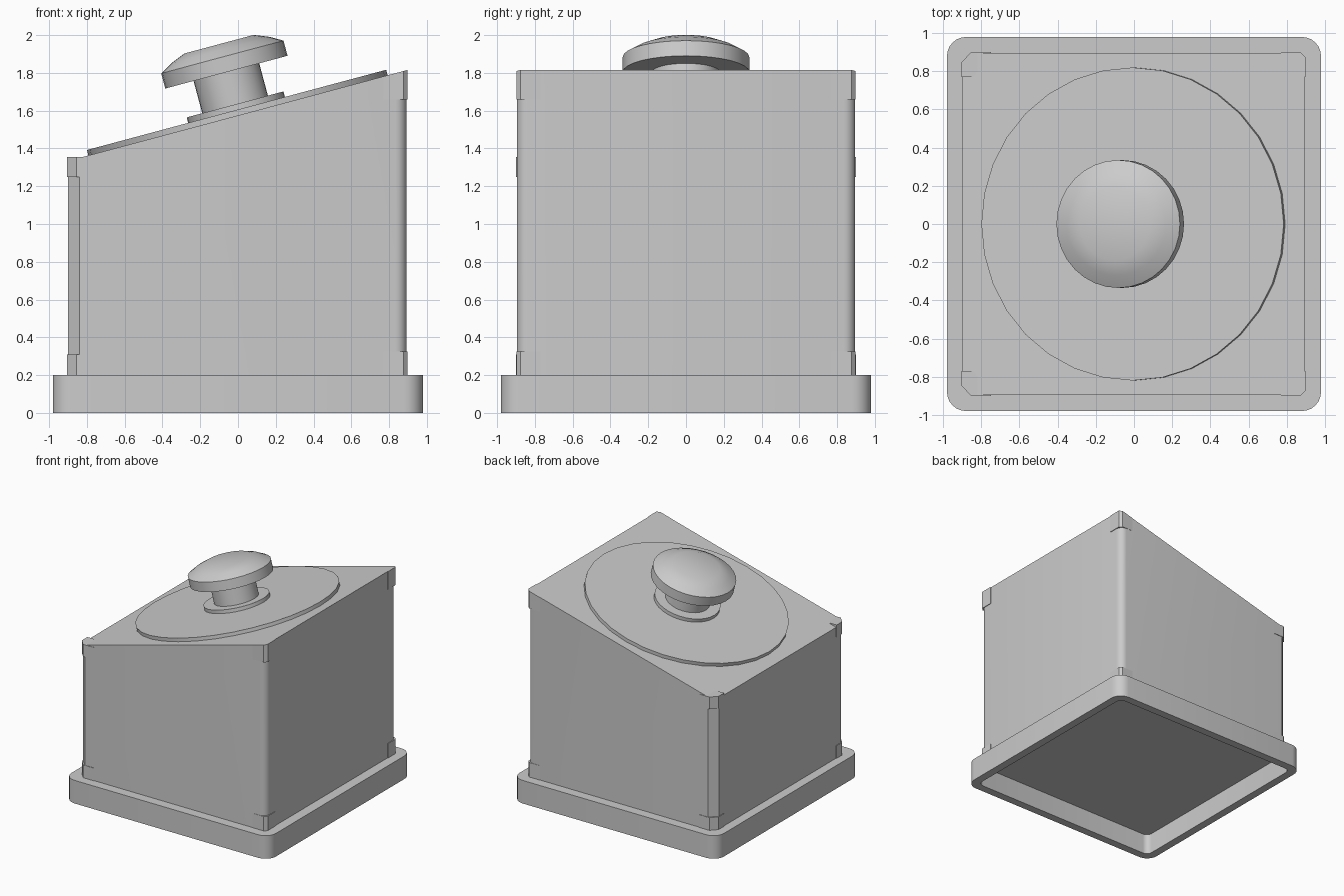
import bpy, bmesh, math
from mathutils import Matrix

if "Cube" in bpy.data.objects:
    bpy.data.objects.remove(bpy.data.objects["Cube"])

grey = bpy.data.materials.new("plain grey")
grey.use_nodes = True
grey.diffuse_color = (0.6, 0.6, 0.6, 1)
grey.node_tree.nodes["Principled BSDF"].inputs["Base Color"].default_value = (0.6, 0.6, 0.6, 1)

TILT = math.radians(15)
TOP_MID = 1.575          # height of the sloped lid at x = 0


def slope(x):
    return TOP_MID + x * math.tan(TILT)


def loft(name, rings, matrix=None):
    """Skin a stack of equal-length rings and cap both ends."""
    bm = bmesh.new()
    loops = [[bm.verts.new(p) for p in ring] for ring in rings]
    for a, b in zip(loops, loops[1:]):
        for i in range(len(a)):
            j = (i + 1) % len(a)
            bm.faces.new((a[i], a[j], b[j], b[i]))
    bm.faces.new(loops[0])
    bm.faces.new(loops[-1])
    bmesh.ops.recalc_face_normals(bm, faces=bm.faces)
    if matrix:
        bm.transform(matrix)
    mesh = bpy.data.meshes.new(name)
    bm.to_mesh(mesh)
    bm.free()
    obj = bpy.data.objects.new(name, mesh)
    bpy.context.collection.objects.link(obj)
    mesh.materials.append(grey)
    bpy.ops.object.select_all(action='DESELECT')
    obj.select_set(True)
    bpy.context.view_layer.objects.active = obj
    bpy.ops.object.shade_smooth_by_angle(angle=math.radians(30))
    return obj


def box_outline(x0, x1, half_y, r, left_steps=6, right_steps=6):
    """Rectangle with rounded corners; one step makes a chamfer."""
    pts = []
    corners = ((x1 - r, half_y - r, right_steps), (x0 + r, half_y - r, left_steps),
               (x0 + r, r - half_y, left_steps), (x1 - r, r - half_y, right_steps))
    for k, (cx, cy, steps) in enumerate(corners):
        for i in range(steps + 1):
            a = math.pi / 2 * (k + i / steps)
            pts.append((cx + r * math.cos(a), cy + r * math.sin(a)))
    return pts


def at(outline, height):
    return [(x, y, height(x) if callable(height) else height) for x, y in outline]


# Base plate with a hollow underside
outer = box_outline(-0.98, 0.98, 0.98, 0.1)
inner = box_outline(-0.91, 0.91, 0.91, 0.05)
loft("base_plate", [at(inner, 0.18), at(inner, 0), at(outer, 0), at(outer, 0.2)])

# Housing: chamfered low corners, rounded high corners, sloped lid
housing = box_outline(-0.9, 0.893, 0.896, 0.06, left_steps=1)
loft("housing", [at(housing, 0.2), at(housing, slope)])

# Corner blocks at the foot and head of each upright edge
low = [(-0.75, 0.9), (-0.855, 0.9), (-0.905, 0.845), (-0.905, 0.77), (-0.84, 0.77)]
high = [(0.77, 0.898), (0.875, 0.898), (0.898, 0.875), (0.898, 0.77), (0.85, 0.77)]
for side, s in (("front", -1), ("back", 1)):
    low_plan = [(x, y * s) for x, y in low]
    high_plan = [(x, y * s) for x, y in high]
    loft(side + "_low_foot", [at(low_plan, 0.2), at(low_plan, 0.31)])
    loft(side + "_low_head", [at(low_plan, 1.25), at(low_plan, 1.355)])
    loft(side + "_high_foot", [at(high_plan, 0.2), at(high_plan, 0.325)])
    loft(side + "_high_head", [at(high_plan, 1.66), at(high_plan, slope)])

# Button assembly, turned on the tilted axis of the lid
tilted = Matrix.Translation((0, 0, TOP_MID)) @ Matrix.Rotation(-TILT, 4, 'Y')


def turned(name, profile, sides=32):
    rings = [[(r * math.cos(2 * math.pi * i / sides), r * math.sin(2 * math.pi * i / sides), z)
              for i in range(sides)] for r, z in profile]
    loft(name, rings, tilted)


turned("lid_disc", [(0.82, -0.01), (0.82, 0.03)])
turned("stem_collar", [(0.265, 0.02), (0.265, 0.06)])
turned("button_stem", [(0.18, 0.05), (0.18, 0.25)])
turned("button_cap", [(0.335, 0.237), (0.335, 0.32), (0.27, 0.358), (0.19, 0.39)])
